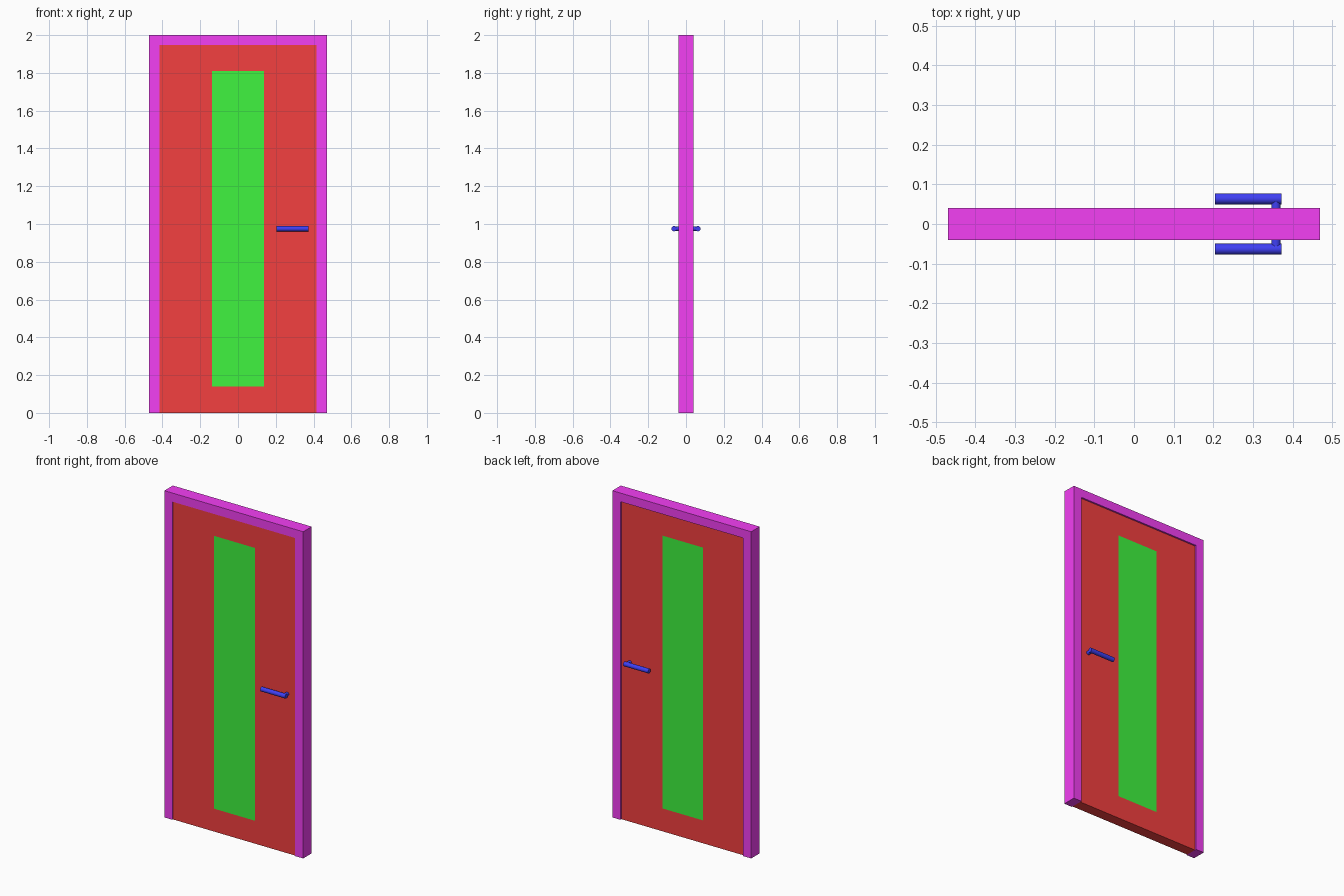
import bpy, bmesh
from math import pi

if "Cube" in bpy.data.objects:
    bpy.data.objects.remove(bpy.data.objects["Cube"])


def material(name, rgb):
    m = bpy.data.materials.new(name)
    m.diffuse_color = (*rgb, 1)
    m.use_nodes = True
    m.node_tree.nodes["Principled BSDF"].inputs["Base Color"].default_value = m.diffuse_color
    return m


MAGENTA = material("frame_paint", (0.9, 0.05, 0.9))
RED = material("door_paint", (0.9, 0.05, 0.05))
GREEN = material("panel_glass", (0.05, 0.9, 0.05))
BLUE = material("handle_metal", (0.05, 0.05, 0.9))

FRAME_W, FRAME_H, FRAME_Y = 0.47, 2.0, 0.041
DOOR_W, DOOR_H = 0.415, 1.947
DOOR_FRONT, DOOR_BACK = -0.035, 0.031
PANEL_W, PANEL_Z0, PANEL_Z1 = 0.138, 0.14, 1.81


def rect(w, z0, z1):
    return [(-w, z0), (w, z0), (w, z1), (-w, z1)]


def extrude_faces(name, faces, y0, y1, mat):
    """Extrude flat faces given as x, z outlines from y0 to y1."""
    bm = bmesh.new()
    for f in faces:
        bm.faces.new([bm.verts.new((x, y0, z)) for x, z in f])
    bmesh.ops.remove_doubles(bm, verts=bm.verts[:], dist=1e-5)
    front = bm.faces[:]
    geom = bmesh.ops.extrude_face_region(bm, geom=front, use_keep_orig=True)["geom"]
    moved = [g for g in geom if isinstance(g, bmesh.types.BMVert)]
    bmesh.ops.translate(bm, verts=moved, vec=(0, y1 - y0, 0))
    bmesh.ops.recalc_face_normals(bm, faces=bm.faces[:])
    mesh = bpy.data.meshes.new(name)
    bm.to_mesh(mesh)
    bm.free()
    mesh.materials.append(mat)
    obj = bpy.data.objects.new(name, mesh)
    bpy.context.collection.objects.link(obj)
    return obj


def rod(name, radius, length, loc, rot):
    bpy.ops.mesh.primitive_cylinder_add(vertices=24, radius=radius, depth=length,
                                        location=loc, rotation=rot)
    obj = bpy.context.object
    obj.name = name
    obj.data.materials.append(BLUE)
    bpy.ops.object.shade_smooth_by_angle()
    return obj


# U-shaped frame, open at the floor
extrude_faces("door_frame", [[
    (-FRAME_W, 0), (-DOOR_W, 0), (-DOOR_W, DOOR_H), (DOOR_W, DOOR_H),
    (DOOR_W, 0), (FRAME_W, 0), (FRAME_W, FRAME_H), (-FRAME_W, FRAME_H)]],
    -FRAME_Y, FRAME_Y, MAGENTA)

# Door leaf with a window opening, set slightly back in the frame
outer = rect(DOOR_W, 0, DOOR_H)
inner = rect(PANEL_W, PANEL_Z0, PANEL_Z1)
ring = [[outer[i], outer[(i + 1) % 4], inner[(i + 1) % 4], inner[i]] for i in range(4)]
extrude_faces("door_leaf", ring, DOOR_FRONT, DOOR_BACK, RED)

# Long panel, flush with both faces of the leaf
extrude_faces("door_panel", [inner], DOOR_FRONT, DOOR_BACK, GREEN)

# Lever handles on both sides
for side, s in (("front", -1), ("back", 1)):
    rod(f"{side}_handle_lever", 0.0138, 0.168, (0.288, s * 0.0635, 0.975), (0, pi / 2, 0))
    rod(f"{side}_handle_post", 0.0115, 0.045, (0.358, s * 0.041, 0.975), (pi / 2, 0, 0))
